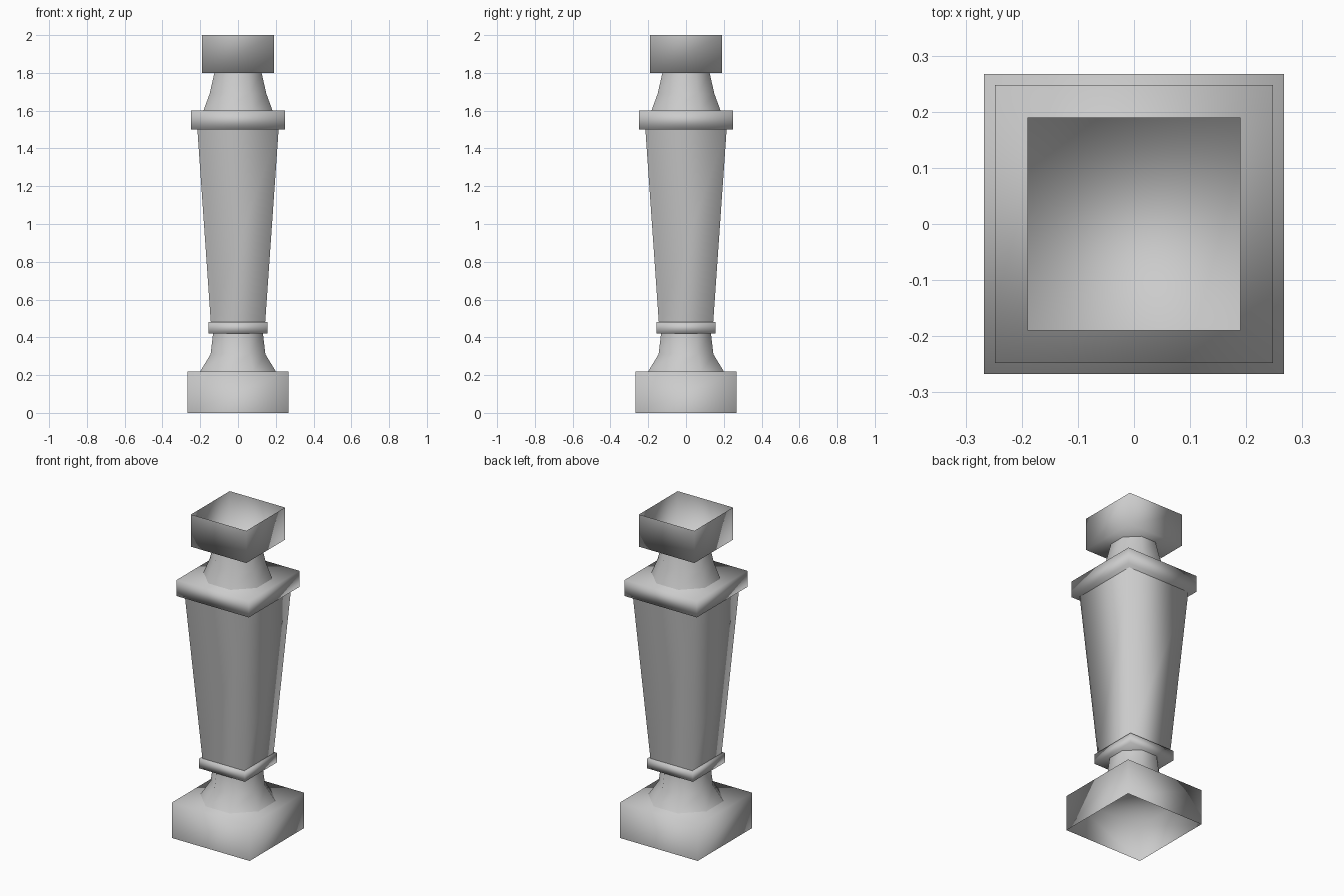
import bpy, bmesh, math

old = bpy.data.objects.get("Cube")
if old:
    bpy.data.objects.remove(old, do_unlink=True)

stone = bpy.data.materials.new("pale_grey_stone")
stone.use_nodes = True
grey = (0.6, 0.6, 0.6, 1)
stone.diffuse_color = grey
stone.node_tree.nodes["Principled BSDF"].inputs["Base Color"].default_value = grey


def loft(name, sides, profile, close_bottom=False, close_top=False):
    """Stack regular rings, given as (half width across flats, height)."""
    bm = bmesh.new()
    rings = []
    for half, z in profile:
        radius = half / math.cos(math.pi / sides)
        angles = [(i + 0.5) * math.tau / sides for i in range(sides)]
        rings.append([bm.verts.new((radius * math.cos(a), radius * math.sin(a), z))
                      for a in angles])
    for low, high in zip(rings, rings[1:]):
        for i in range(sides):
            j = (i + 1) % sides
            bm.faces.new((low[i], low[j], high[j], high[i]))
    if close_bottom:
        bm.faces.new(rings[0][::-1])
    if close_top:
        bm.faces.new(rings[-1])
    for face in bm.faces:
        face.smooth = True
    mesh = bpy.data.meshes.new(name)
    bm.to_mesh(mesh)
    bm.free()
    mesh.materials.append(stone)
    obj = bpy.data.objects.new(name, mesh)
    bpy.context.collection.objects.link(obj)
    return obj


# Square blocks: the base is hollow from below, the cap hollow from above
loft("base_block", 4, [(0.267, 0), (0.267, 0.22)], close_top=True)
loft("lower_collar", 4, [(0.157, 0.42), (0.157, 0.48)], True, True)
loft("upper_collar", 4, [(0.248, 1.5), (0.248, 1.6)], True, True)
loft("cap_block", 4, [(0.19, 1.8), (0.19, 2.0)], close_bottom=True)

# Tapered square shaft
loft("shaft", 4, [(0.144, 0.48), (0.215, 1.5)])

# Eight-sided flared necks
loft("lower_neck", 8, [(0.2, 0.22), (0.145, 0.31), (0.132, 0.42)])
loft("upper_neck", 8, [(0.183, 1.6), (0.15, 1.69), (0.125, 1.8)])
